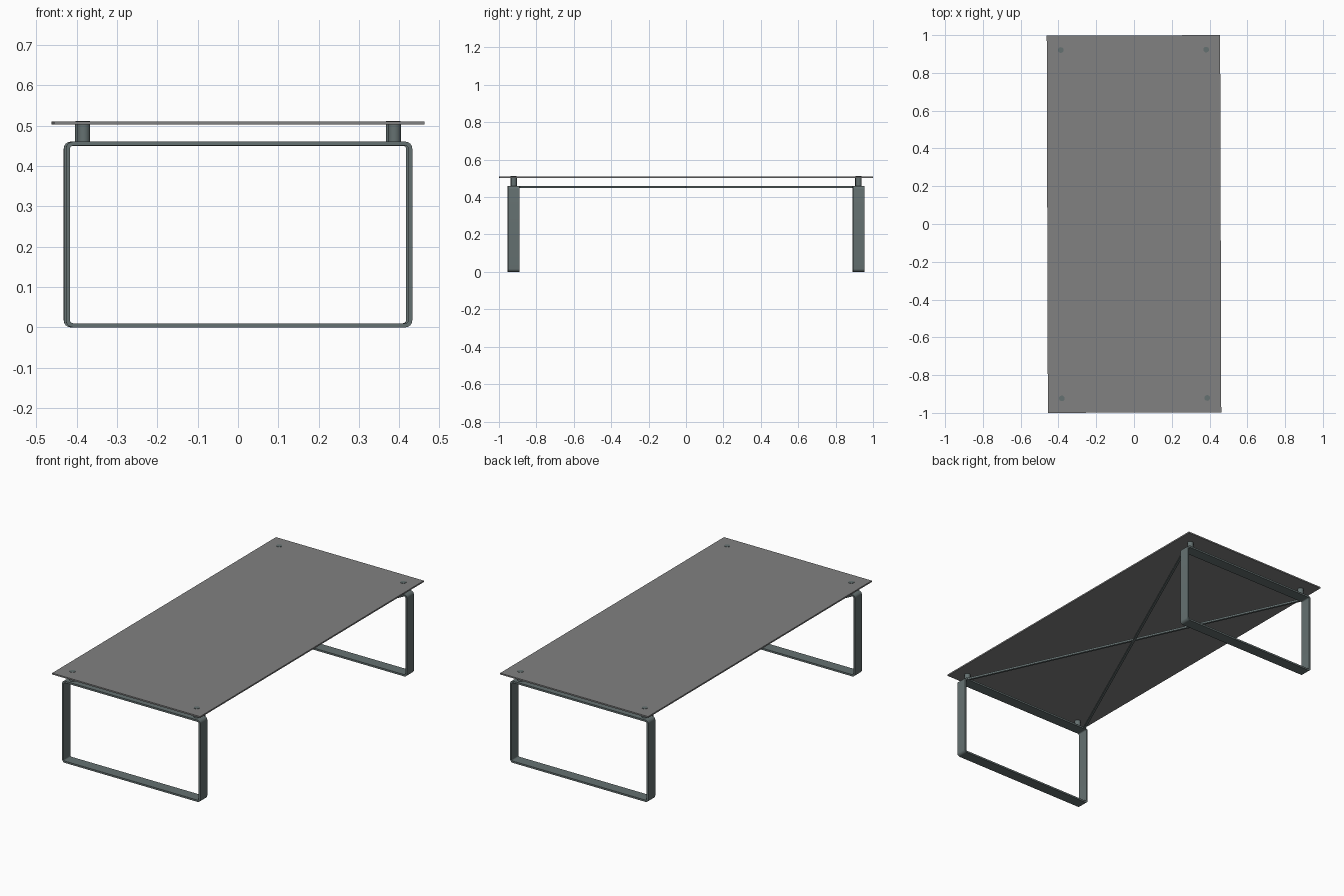
import bpy, bmesh, math
from mathutils import Matrix, Vector

if "Cube" in bpy.data.objects:
    bpy.data.objects.remove(bpy.data.objects["Cube"])

SKEW = Matrix.Rotation(0.003, 4, 'Z')  # whole table sits turned by a hair

metal = bpy.data.materials.new("frame_metal")
metal.diffuse_color = (0.13, 0.165, 0.165, 1)
metal.use_nodes = True
metal.node_tree.nodes["Principled BSDF"].inputs["Base Color"].default_value = metal.diffuse_color
top_grey = bpy.data.materials.new("top_grey")
top_grey.diffuse_color = (0.22, 0.22, 0.22, 1)
top_grey.use_nodes = True
top_grey.node_tree.nodes["Principled BSDF"].inputs["Base Color"].default_value = top_grey.diffuse_color


def finish(name, bm, mat, smooth=False):
    bmesh.ops.recalc_face_normals(bm, faces=bm.faces)
    bm.transform(SKEW)
    me = bpy.data.meshes.new(name)
    bm.to_mesh(me)
    bm.free()
    me.materials.append(mat)
    ob = bpy.data.objects.new(name, me)
    bpy.context.collection.objects.link(ob)
    if smooth:
        bpy.context.view_layer.objects.active = ob
        bpy.ops.object.select_all(action='DESELECT')
        ob.select_set(True)
        bpy.ops.object.shade_smooth_by_angle(angle=math.radians(35))
    return ob


def box(name, size, loc, mat, angle=0.0):
    bm = bmesh.new()
    bmesh.ops.create_cube(bm, size=1, matrix=Matrix.Translation(loc)
                          @ Matrix.Rotation(angle, 4, 'Z')
                          @ Matrix.Diagonal((*size, 1)))
    return finish(name, bm, mat)


def rounded_rect(hw, z0, z1, r, steps=6):
    pts = []
    corners = [(hw - r, z1 - r), (-hw + r, z1 - r), (-hw + r, z0 + r), (hw - r, z0 + r)]
    for i, (cx, cz) in enumerate(corners):
        for k in range(steps + 1):
            a = math.pi / 2 * (i + k / steps)
            pts.append((cx + r * math.cos(a), cz + r * math.sin(a)))
    return pts


def leg_loop(name, y0, y1):
    t = 0.010
    outer = rounded_rect(0.429, 0.0, 0.46, 0.017)
    inner = rounded_rect(0.429 - t, t, 0.46 - t, 0.007)
    bm = bmesh.new()
    rings = [[bm.verts.new((x, y, z)) for x, z in prof]
             for prof, y in ((outer, y0), (outer, y1), (inner, y1), (inner, y0))]
    n = len(outer)
    for a in range(4):
        r, s = rings[a], rings[(a + 1) % 4]
        for i in range(n):
            j = (i + 1) % n
            bm.faces.new((r[i], r[j], s[j], s[i]))
    return finish(name, bm, metal, True)


def standoff(name, x, y):
    bm = bmesh.new()
    # spacer post below the top, slim cap poking through it
    for r, z0, z1 in ((0.016, 0.459, 0.503), (0.015, 0.502, 0.5115)):
        bmesh.ops.create_cone(bm, cap_ends=True, segments=24, radius1=r, radius2=r,
                              depth=z1 - z0,
                              matrix=Matrix.Translation((x, y, (z0 + z1) / 2)))
    return finish(name, bm, metal, True)


# Table top
box("table_top", (0.918, 1.997, 0.008), (0, 0, 0.506), top_grey)

# Looped flat-bar legs
leg_loop("front_leg", -0.953, -0.891)
leg_loop("back_leg", 0.891, 0.953)

# Posts holding the top
for sx, side in ((-1, "left"), (1, "right")):
    for sy, end in ((-1, "front"), (1, "back")):
        standoff(f"{end}_{side}_standoff", sx * 0.385, sy * 0.922)

# Diagonal cross braces between the legs
hx, hy = 0.405, 0.892
for s, name in ((1, "cross_brace_a"), (-1, "cross_brace_b")):
    d = Vector((s * hx, hy))
    box(name, (2 * d.length, 0.012, 0.011), (0, 0, 0.4545), metal, math.atan2(d.y, d.x))
